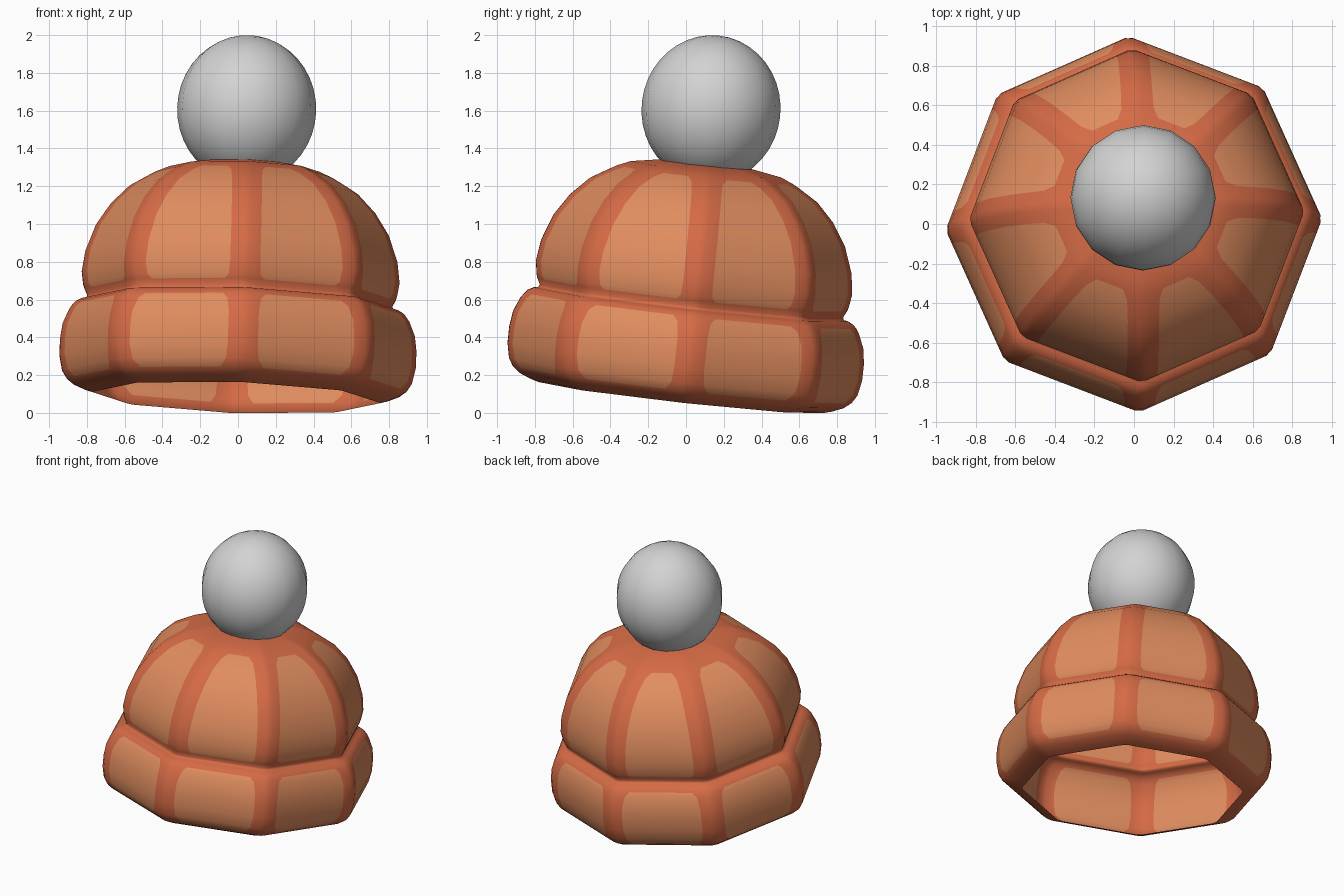
import bpy, bmesh, math
from mathutils import Vector, Matrix

if "Cube" in bpy.data.objects:
    bpy.data.objects.remove(bpy.data.objects["Cube"])

AXIS = Vector((0.036, 0.11, 1)).normalized()          # the hat leans back slightly
TILT = Matrix.Translation((0, 0, 0.33)) @ Vector((0, 0, 1)).rotation_difference(AXIS).to_matrix().to_4x4()


def material(name, rgb):
    m = bpy.data.materials.new(name)
    m.diffuse_color = (*rgb, 1)
    m.use_nodes = True
    m.node_tree.nodes["Principled BSDF"].inputs["Base Color"].default_value = m.diffuse_color
    return m


rib_mat = material("rib_orange", (0.66, 0.145, 0.06))
panel_mat = material("panel_tan_orange", (0.75, 0.267, 0.115))
pom_mat = material("pale_grey", (0.65, 0.65, 0.65))


def finish(name, bm, mats, angle):
    me = bpy.data.meshes.new(name)
    bm.to_mesh(me)
    bm.free()
    for m in mats:
        me.materials.append(m)
    ob = bpy.data.objects.new(name, me)
    bpy.context.collection.objects.link(ob)
    ob.matrix_world = TILT
    bpy.ops.object.select_all(action='DESELECT')
    ob.select_set(True)
    bpy.context.view_layer.objects.active = ob
    bpy.ops.object.shade_smooth_by_angle(angle=math.radians(angle))
    return ob


N, OFFSET = 8, math.radians(1.6)
W = 0.085                                             # half width of a rib


def ring(bm, r, h, w):
    """Octagon with softened corners and rib edges a fixed distance from each corner."""
    te = min(w / (0.765 * r), 0.42)
    corner = [Vector((math.cos(OFFSET + i * math.tau / N), math.sin(OFFSET + i * math.tau / N), 0)) * r * 1.012
              for i in range(N + 1)]
    out = []
    for i in range(N):
        a, b = corner[i], corner[i + 1]
        for t in (0, 0.25 * te, te, 0.5, 1 - te, 1 - 0.25 * te):
            p = a.lerp(b, t) * (0.99 if t == 0 else 1)
            out.append(bm.verts.new((p.x, p.y, h)))
    return out


# Profile: radius, height, rib half width, panel colour on the row that starts here
profile = [
    (0.10, 1.00, W, 0), (0.25, 0.992, W, 0), (0.40, 0.966, W, 0),
    # dome
    (0.47, 0.936, 0.11, 1), (0.515, 0.91, 0.088, 1), (0.605, 0.855, W, 1), (0.70, 0.757, W, 1),
    (0.775, 0.64, W, 1), (0.825, 0.50, W, 1), (0.84, 0.39, W, 1), (0.83, 0.32, 0.09, 1),
    (0.823, 0.297, 0.11, 0), (0.806, 0.264, W, 0), (0.812, 0.25, W, 0),
    # turned-up brim
    (0.835, 0.246, W, 0), (0.865, 0.230, W, 0), (0.883, 0.212, 0.12, 1), (0.90, 0.185, 0.095, 1),
    (0.93, 0.11, W, 1), (0.941, 0.03, W, 1), (0.941, -0.06, W, 1), (0.925, -0.14, 0.092, 1),
    (0.90, -0.183, 0.12, 0), (0.86, -0.213, W, 0), (0.80, -0.238, W, 0), (0.755, -0.25, W, 0),
]

# Knitted hat: one thin shell, open underneath
bm = bmesh.new()
rings = [ring(bm, r, h, w) for r, h, w, _ in profile]
count = len(rings[0])
for i in range(len(rings) - 1):
    for k in range(count):
        j = (k + 1) % count
        f = bm.faces.new((rings[i][k], rings[i + 1][k], rings[i + 1][j], rings[i][j]))
        f.material_index = 1 if profile[i][3] and k % 6 in (2, 3) else 0
bm.faces.new(rings[0])
finish("knitted_hat", bm, [rib_mat, panel_mat], 85)

# Pom-pom on top, slightly taller than wide
bm = bmesh.new()
bmesh.ops.create_uvsphere(bm, u_segments=16, v_segments=20, radius=0.368,
                          matrix=Matrix.Translation((0, -0.008, 1.285)) @ Matrix.Diagonal((1, 1, 1.067, 1)))
finish("pom_pom", bm, [pom_mat], 60)
